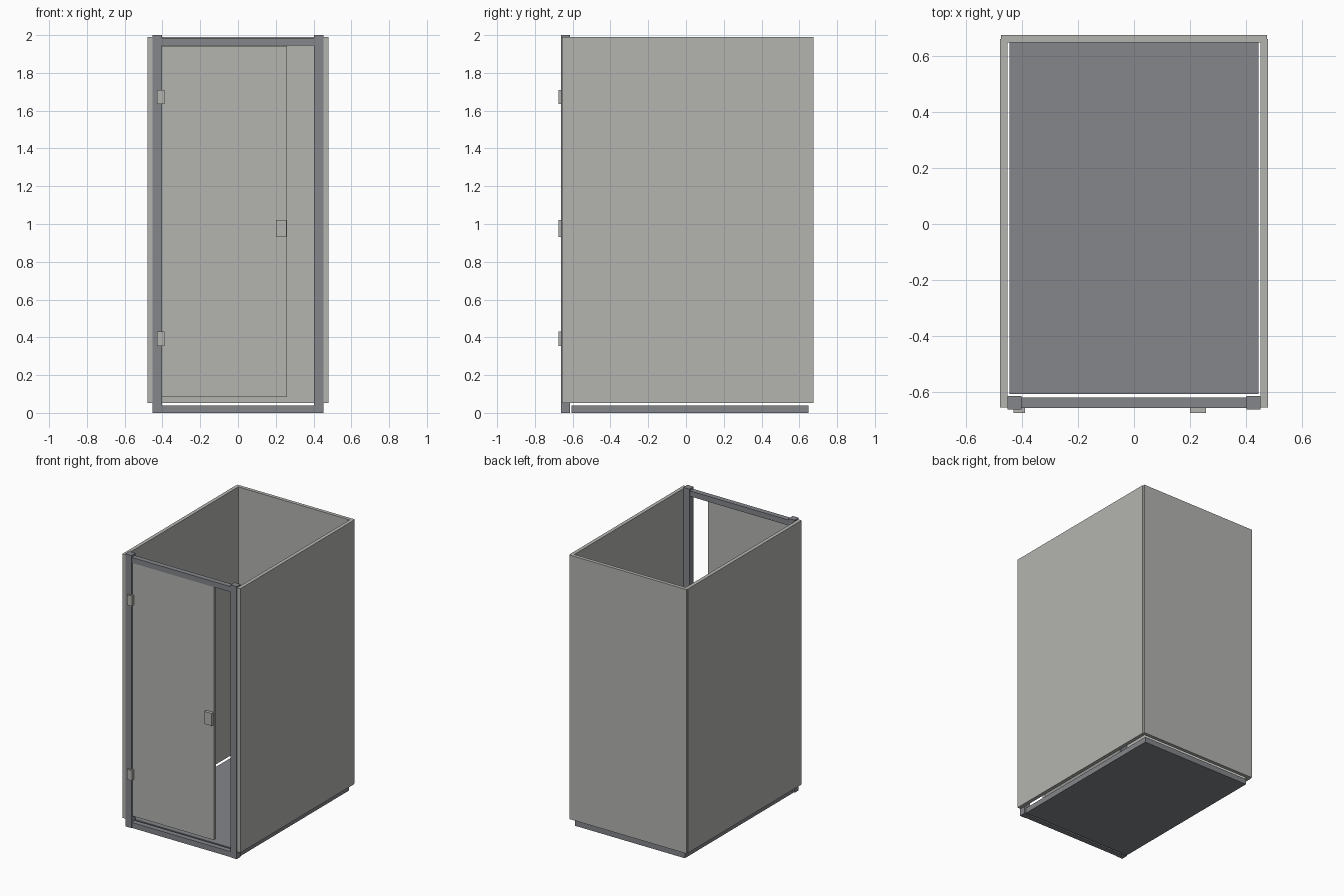
import bpy

cube = bpy.data.objects.get("Cube")
if cube:
    bpy.data.objects.remove(cube, do_unlink=True)


def make_material(name, colour):
    mat = bpy.data.materials.new(name)
    mat.use_nodes = True
    mat.diffuse_color = colour
    mat.node_tree.nodes["Principled BSDF"].inputs["Base Color"].default_value = colour
    return mat


panel = make_material("light grey panel", (0.456, 0.456, 0.434, 1))
frame = make_material("blue grey frame", (0.227, 0.238, 0.258, 1))


def box(name, mat, x, y, z):
    """Box spanning the (low, high) range given on each axis."""
    bpy.ops.mesh.primitive_cube_add(size=1)
    obj = bpy.context.object
    obj.name = obj.data.name = name
    for v in obj.data.vertices:
        v.co = [lo + (c + 0.5) * (hi - lo) for c, (lo, hi) in zip(v.co, (x, y, z))]
    obj.data.materials.append(mat)
    return obj


# Floor tray
box("floor_tray", frame, (-0.445, 0.445), (-0.607, 0.649), (0, 0.04))

# Side walls and corner posts, mirrored across the centre
for side, s in (("left", 1), ("right", -1)):
    box(side + "_wall", panel, sorted((s * 0.452, s * 0.479)), (-0.656, 0.661), (0.052, 1.99))
    box(side + "_post", frame, sorted((s * 0.402, s * 0.452)), (-0.662, -0.614), (0, 2))

# Back wall
box("back_wall", panel, (-0.475, 0.475), (0.649, 0.675), (0.052, 1.99))

# Rails between the posts
for name, z in (("bottom_rail", (0, 0.04)), ("top_rail", (1.945, 1.985))):
    box(name, frame, (-0.402, 0.402), (-0.658, -0.62), z)

# Door, stopping short of the left post
box("door", panel, (-0.402, 0.26), (-0.652, -0.628), (0.085, 1.943))

# Hinges and handle
for name, z in (("lower_hinge", 0.355), ("upper_hinge", 1.635)):
    box(name, panel, (-0.43, -0.39), (-0.675, -0.652), (z, z + 0.075))
box("door_handle", panel, (0.2, 0.258), (-0.675, -0.652), (0.93, 1.022))
